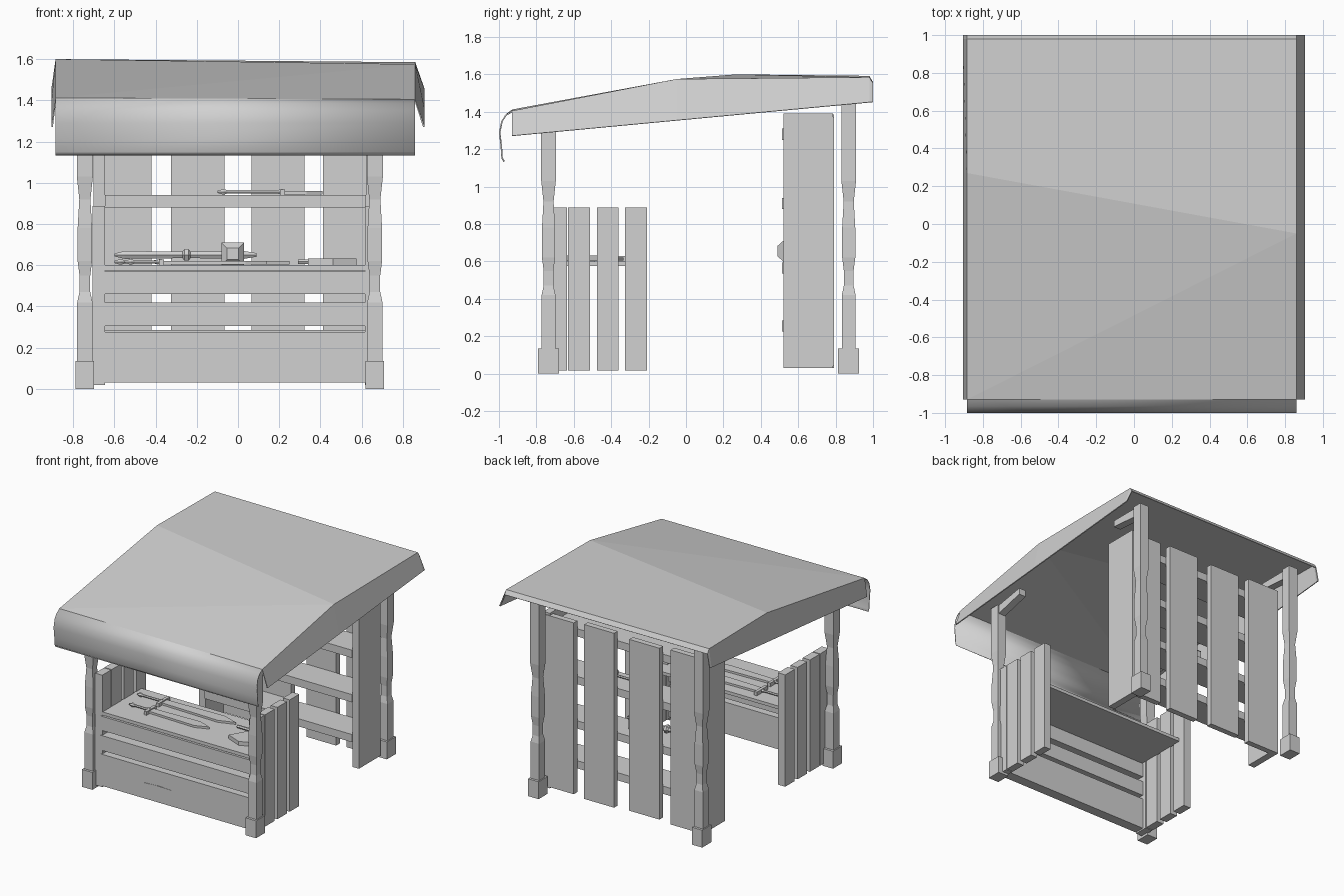
import bpy, bmesh, math
from mathutils import Matrix

cube = bpy.data.objects.get("Cube")
if cube:
    bpy.data.objects.remove(cube, do_unlink=True)

mat = bpy.data.materials.new("pale_grey")
mat.use_nodes = True
GREY = (0.64, 0.64, 0.64, 1)
mat.diffuse_color = GREY
mat.node_tree.nodes["Principled BSDF"].inputs["Base Color"].default_value = GREY


def finish(name, bm):
    bmesh.ops.recalc_face_normals(bm, faces=bm.faces)
    me = bpy.data.meshes.new(name)
    bm.to_mesh(me)
    bm.free()
    me.materials.append(mat)
    ob = bpy.data.objects.new(name, me)
    bpy.context.collection.objects.link(ob)
    return ob


def prism(name, pts, axis, lo, hi):
    """Extrude a 2D outline along an axis (the two other axes in xyz order)."""
    bm = bmesh.new()
    rings = []
    for h in (lo, hi):
        ring = []
        for p in pts:
            co = list(p)
            co.insert("xyz".index(axis), h)
            ring.append(bm.verts.new(co))
        rings.append(ring)
    a, b = rings
    bm.faces.new(a)
    bm.faces.new(b)
    for i in range(len(a)):
        j = (i + 1) % len(a)
        bm.faces.new((a[i], a[j], b[j], b[i]))
    return finish(name, bm)


def box(name, x, y, z):
    return prism(name, [(x[0], y[0]), (x[1], y[0]), (x[1], y[1]), (x[0], y[1])], "z", *z)


def turned(name, sections, sides, matrix):
    """Stack regular rings of (height, radius) and place them with a matrix."""
    bm = bmesh.new()
    rings = []
    for h, r in sections:
        rings.append([bm.verts.new((r * math.cos(t), r * math.sin(t), h))
                      for t in (math.tau * (i + 0.5) / sides for i in range(sides))])
    for a, b in zip(rings, rings[1:]):
        for i in range(sides):
            j = (i + 1) % sides
            bm.faces.new((a[i], a[j], b[j], b[i]))
    bm.faces.new(rings[0])
    bm.faces.new(rings[-1])
    bm.transform(matrix)
    return finish(name, bm)


def along_x(x, y, z):
    return Matrix.Translation((x, y, z)) @ Matrix.Rotation(math.pi / 2, 4, "Y")


# Canopy: rows of (y, z) on the right edge and on the left edge
XR, XL = -0.885, 0.86
front_drop = [(-0.975, 1.132), (-0.987, 1.15), (-0.991, 1.21), (-1.0, 1.29),
              (-0.988, 1.35), (-0.965, 1.385)]
rows = [(p, p) for p in front_drop] + [
    ((-0.93, 1.412), (-0.93, 1.405)), ((0.27, 1.6), (-0.05, 1.575)),
    ((0.98, 1.592), (0.98, 1.585)), ((1.0, 1.558), (1.0, 1.553))]
FIRST = len(front_drop)
bm = bmesh.new()
right = [bm.verts.new((XR, *r)) for r, l in rows]
left = [bm.verts.new((XL, *l)) for r, l in rows]
for i in range(len(rows) - 1):
    a, b, c, d = right[i], left[i], left[i + 1], right[i + 1]
    if i == FIRST:
        bm.faces.new((a, b, c))
        bm.faces.new((a, c, d))
    else:
        bm.faces.new((a, b, c, d)).smooth = i < FIRST
# Side flaps of the canopy
for edge, x in ((right, -0.906), (left, 0.906)):
    top = edge[FIRST:]
    low = [bm.verts.new((x, v.co.y, 1.272 + (v.co.y + 0.93) * 0.094)) for v in top]
    for i in range(len(top) - 1):
        bm.faces.new((top[i], top[i + 1], low[i + 1], low[i]))
canopy = finish("canopy", bm)
solid = canopy.modifiers.new("cloth_thickness", "SOLIDIFY")
solid.thickness = 0.008
solid.offset = -1

# Posts with carved waists, square feet and roof arms
for side, px in (("right", -0.743), ("left", 0.664)):
    for end, py, top, inward in (("front", -0.735, 1.41, 1), ("back", 0.87, 1.55, -1)):
        waist = [(0.1, .037), (.42, .037), (.47, .026), (.55, .026), (.62, .035),
                 (.78, .035), (.92, .027), (1.03, .039), (top, .039)]
        turned(f"{end}_{side}_post", [(h, r * math.sqrt(2)) for h, r in waist], 4,
               Matrix.Translation((px, py, 0)))
        box(f"{end}_{side}_foot", (px - .045, px + .045), (py - .056, py + .056), (0, .135))
        rise = 0.05 if end == "front" else 0.0
        tip = py + inward * 0.27
        z = top - 0.06
        prism(f"{end}_{side}_arm",
              [(py, z - .02), (tip, z + rise), (tip, z + rise + .05), (py, z + .05)],
              "x", px - .03, px + .03)

# Counter front boards and top
for i, z in enumerate([(.03, .275), (.305, .42), (.46, .57)]):
    box(f"counter_front_board_{i}", (-.655, .628), (-.75, -.67), z)
box("counter_top", (-.65, .62), (-.74, -.26), (.575, .6))
prism("board_crack", [(-.285, .153), (-.16, .149), (-.045, .154), (-.16, .159)], "y", -.753, -.749)

# Counter side slats
for side, x in (("right", (-.707, -.645)), ("left", (.615, .672))):
    for i, y in enumerate([(-.745, -.637), (-.63, -.512), (-.477, -.36), (-.325, -.208)]):
        box(f"counter_{side}_slat_{i}", x, y, (.018, .887))

# Back shelf unit: upright planks, side panels and shelves
planks = [(-.70, -.42), (-.325, -.065), (.065, .322), (.412, .67)]
for i, x in enumerate(planks):
    drop = 0.012 * (i % 2)
    box(f"back_plank_{i}", x, (.745, .79), (.03 + drop, 1.385 - drop))
for side, x in (("right", (-.70, -.645)), ("left", (.62, .675))):
    box(f"shelf_{side}_panel", x, (.52, .785), (.03, 1.39))
for i, z in enumerate((.255, .565, .91, 1.28)):
    box(f"shelf_{i}", (-.645, .62), (.512, .745), (z - .03, z + .03))


# Blades lying flat: pommel at x0, point at x1, grip taking a share of the length
def blade(name, x0, x1, y, z, width, share):
    n = x1 - x0
    g = x0 + n * share
    turned(name + "_grip", [(0, .006), (.03, .016), (.05, .009), (g - x0 - .03, .009),
                            (g - x0, .016)], 6, along_x(x0, y, z + .016))
    box(name + "_guard", (g - .012, g + .012), (y - width * 1.5, y + width * 1.5), (z, z + .028))
    tip = x1 - n * 0.15
    prism(name + "_blade", [(g, y - width * .7), (tip, y - width), (x1, y),
                            (tip, y + width), (g, y + width * .7)], "z", z + .004, z + .02)


blade("long_sword", -.6, .25, -.38, .6, .045, .26)
blade("short_sword", -.55, .14, -.55, .6, .04, .26)
blade("dagger", -.1, .41, .6, .94, .04, .62)

# Axe on the counter
turned("axe_handle", [(0, .012), (.28, .012)], 6, along_x(.29, -.42, .617))
prism("axe_head", [(.42, -.37), (.52, -.37), (.52, -.46), (.575, -.6),
                   (.46, -.65), (.34, -.6), (.42, -.46)], "z", .602, .632)

# Hammer on the shelf, head with tapered striking faces
turned("hammer_handle", [(0, .008), (.05, .022), (.33, .018), (.34, .032), (.36, .032),
                         (.37, .018), (.63, .022), (.69, .01)], 6, along_x(-.6, .59, .65))
turned("hammer_head", [(-.1, .04), (-.07, .078), (.07, .078), (.1, .04)], 4,
       Matrix.Translation((-.025, .59, .655)) @ Matrix.Rotation(math.pi / 2, 4, "X"))
